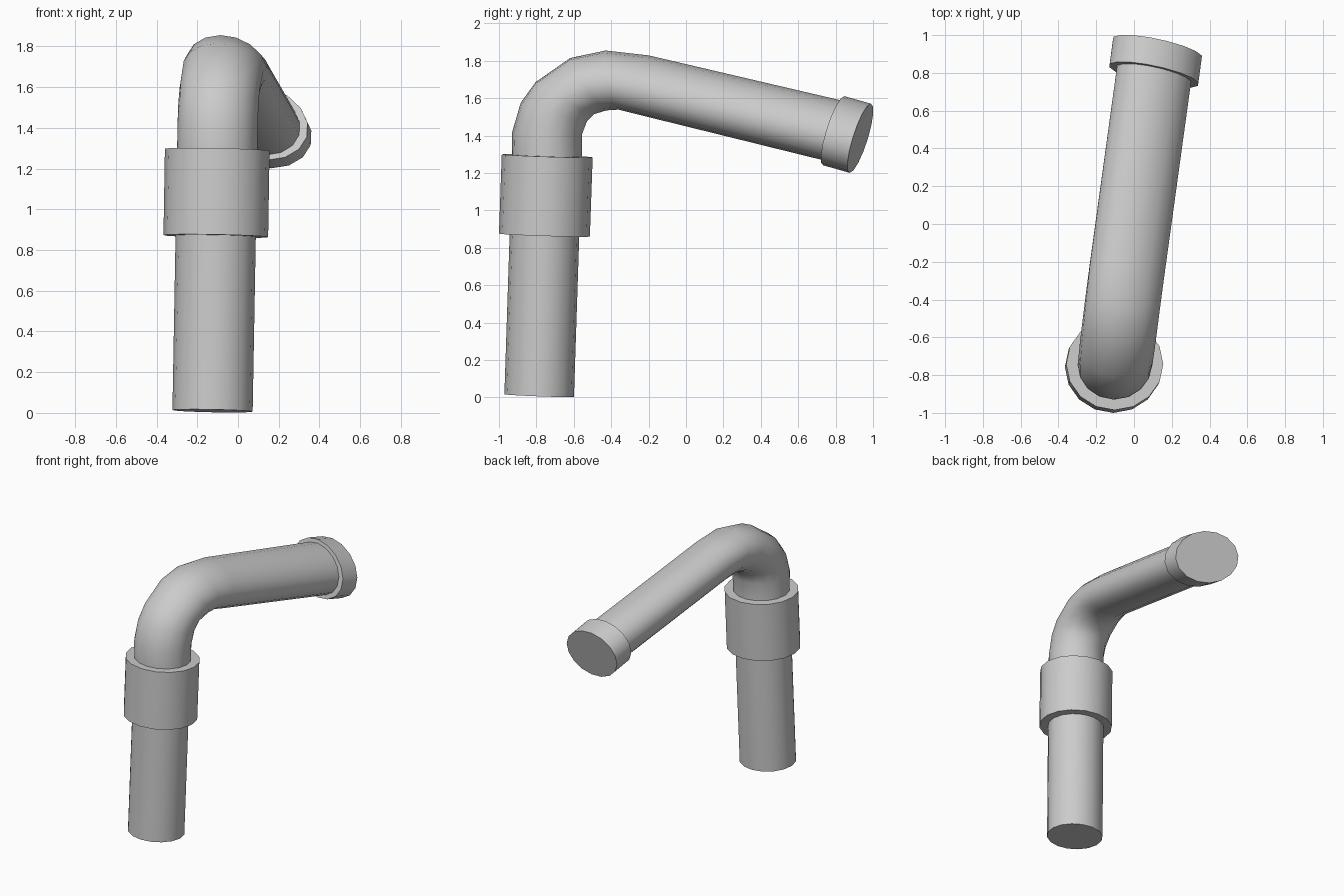
import bpy, bmesh
from math import cos, sin, tau, radians
from mathutils import Vector

if "Cube" in bpy.data.objects:
    bpy.data.objects.remove(bpy.data.objects["Cube"])

SIDES = 16


def loft(name, rings):
    """Skin closed elliptical rings, each given as (centre, half axis u, half axis v)."""
    bm = bmesh.new()
    loops = []
    for c, u, v in rings:
        c, u, v = Vector(c), Vector(u), Vector(v)
        loops.append([bm.verts.new(c + u * cos(tau * i / SIDES) + v * sin(tau * i / SIDES))
                      for i in range(SIDES)])
    for a, b in zip(loops, loops[1:]):
        for i in range(SIDES):
            j = (i + 1) % SIDES
            bm.faces.new((a[i], a[j], b[j], b[i]))
    bm.faces.new(loops[0])
    bm.faces.new(loops[-1])
    bmesh.ops.recalc_face_normals(bm, faces=bm.faces[:])
    mesh = bpy.data.meshes.new(name)
    bm.to_mesh(mesh)
    bm.free()
    obj = bpy.data.objects.new(name, mesh)
    bpy.context.collection.objects.link(obj)
    bpy.context.view_layer.objects.active = obj
    obj.select_set(True)
    bpy.ops.object.shade_smooth_by_angle(angle=radians(40))
    obj.select_set(False)
    return obj


# Bent pipe: upright, elbow, then a long drooping arm
loft("bent_pipe", [
    ((-0.125, -0.785, 0.010), (0.197, 0, -0.004), (0, 0.186, -0.007)),
    ((-0.102, -0.743, 1.290), (0.197, 0, -0.004), (0, 0.186, -0.007)),
    ((-0.100, -0.742, 1.415), (0.197, -0.005, -0.004), (0.01, 0.187, -0.005)),
    ((-0.096, -0.707, 1.525), (0.197, -0.015, 0), (0.02, 0.177, -0.05)),
    ((-0.089, -0.648, 1.600), (0.197, -0.025, 0), (0.025, 0.157, -0.085)),
    ((-0.073, -0.522, 1.675), (0.197, -0.030, 0), (0.03, 0.097, -0.140)),
    ((-0.057, -0.395, 1.697), (0.197, -0.033, 0), (0.03, 0.035, -0.158)),
    ((-0.037, -0.245, 1.675), (0.197, -0.034, 0), (0.03, -0.045, -0.154)),
    ((0.107, 0.800, 1.424), (0.197, -0.034, 0), (0.033, -0.048, -0.160)),
])

# Wide collar around the upright
cu, cv = (0.257, 0, -0.005), (0, 0.243, -0.008)
loft("collar", [((-0.109, -0.757, 0.868), cu, cv), ((-0.102, -0.742, 1.292), cu, cv)])

# Cap on the end of the arm
eu, ev = (0.236, -0.041, 0), (0.039, -0.056, -0.185)
loft("end_cap", [((0.105, 0.790, 1.426), eu, ev), ((0.124, 0.932, 1.386), eu, ev)])
